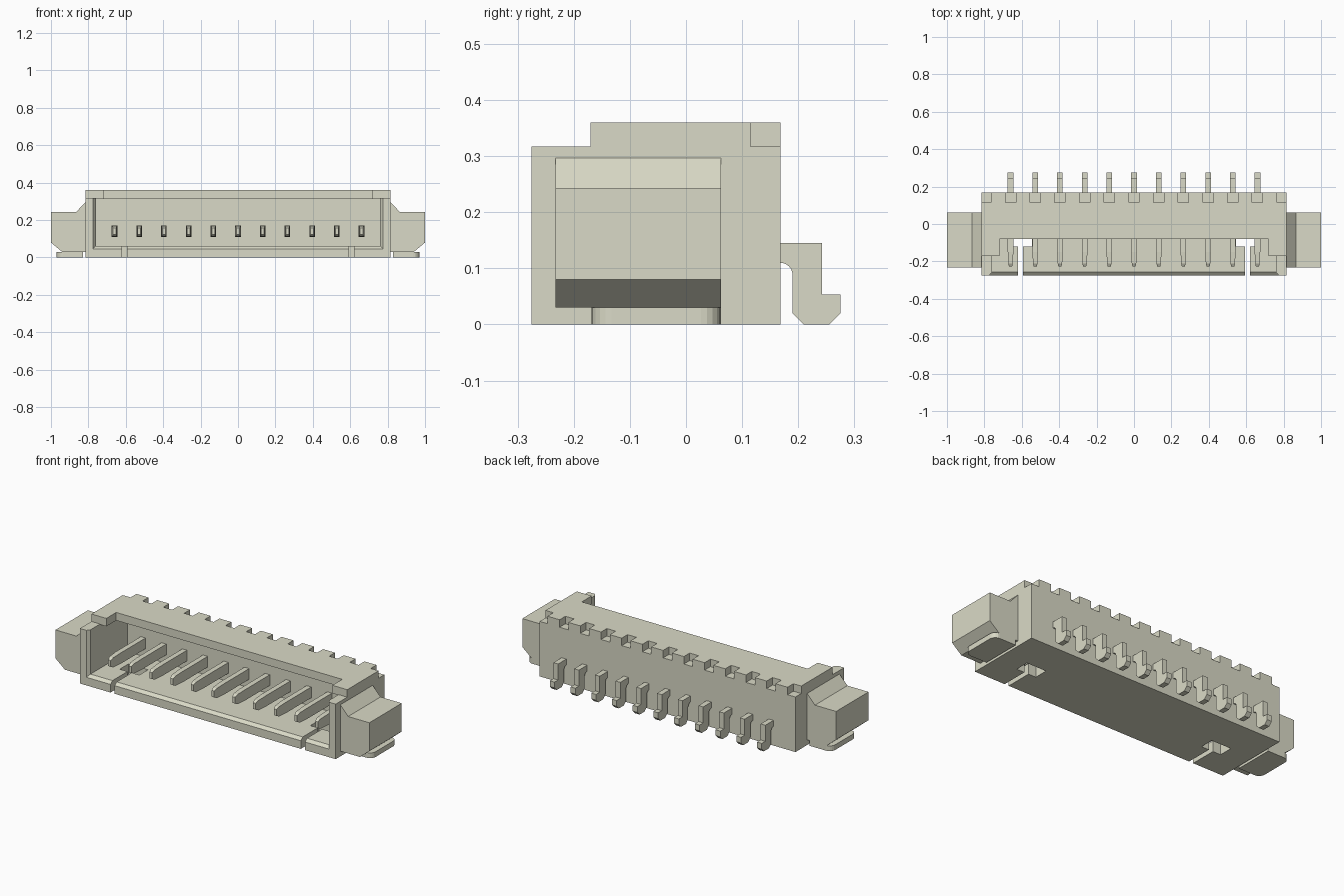
import bpy, bmesh, math

cube = bpy.data.objects.get("Cube")
if cube:
    bpy.data.objects.remove(cube, do_unlink=True)

ivory = bpy.data.materials.new("ivory plastic")
ivory.use_nodes = True
COLOUR = (0.70, 0.70, 0.57, 1)
ivory.diffuse_color = COLOUR
ivory.node_tree.nodes["Principled BSDF"].inputs["Base Color"].default_value = COLOUR


def loft(name, rings):
    """Closed solid through rings of equal length."""
    bm = bmesh.new()
    loops = [[bm.verts.new(p) for p in ring] for ring in rings]
    n = len(loops[0])
    for a, b in zip(loops, loops[1:]):
        for i in range(n):
            j = (i + 1) % n
            bm.faces.new((a[i], a[j], b[j], b[i]))
    bm.faces.new(loops[0])
    bm.faces.new(loops[-1])
    bmesh.ops.recalc_face_normals(bm, faces=bm.faces)
    mesh = bpy.data.meshes.new(name)
    bm.to_mesh(mesh)
    bm.free()
    mesh.materials.append(ivory)
    obj = bpy.data.objects.new(name, mesh)
    bpy.context.collection.objects.link(obj)
    return obj


def extrude(name, profile, axis, lo, hi):
    """Extrude a 2D profile along the x, y or z axis."""
    def place(t):
        return {"x": [(t, a, b) for a, b in profile],
                "y": [(a, t, b) for a, b in profile],
                "z": [(a, b, t) for a, b in profile]}[axis]
    return loft(name, [place(lo), place(hi)])


def rect(x0, x1, y0, y1):
    return [(x0, y0), (x1, y0), (x1, y1), (x0, y1)]


def box(name, x0, x1, y0, y1, z0, z1):
    return extrude(name, rect(x0, x1, y0, y1), "z", z0, z1)


def tapered(name, stations):
    """Solid along y from (y, half_width, z_low, z_high) stations, about a centre x."""
    return lambda cx: loft(name, [[(cx + u, y, v) for u, v in rect(-w, w, a, b)]
                                  for y, w, a, b in stations])


def cut(target, cutter):
    cutter.hide_render = True
    mod = target.modifiers.new("cut", "BOOLEAN")
    mod.operation = "DIFFERENCE"
    mod.solver = "EXACT"
    mod.object = cutter
    bpy.context.view_layer.objects.active = target
    bpy.ops.object.modifier_apply(modifier=mod.name)
    bpy.data.objects.remove(cutter, do_unlink=True)


PINS = [-0.66 + 0.132 * i for i in range(11)]

# Housing: stepped side profile, hollowed from the front
housing = extrude("housing", [(-0.275, 0), (0.168, 0), (0.168, 0.36), (-0.17, 0.36),
                              (-0.17, 0.317), (-0.275, 0.317)], "x", -0.815, 0.815)
cut(housing, box("cavity", -0.76, 0.76, -0.4, 0.08, 0.062, 0.314))
cut(housing, box("front_opening", -0.76, 0.76, -0.4, -0.17, 0.2, 0.5))
cut(housing, box("roof_opening", -0.72, 0.72, -0.4, -0.08, 0.2, 0.5))
cut(housing, tapered("mouth_chamfer", [(-0.285, 0.782, 0.038, 0.5),
                                       (-0.255, 0.758, 0.064, 0.5)])(0))

# Floor windows and slots near both ends
for s in (-1, 1):
    a, b = sorted((s * 0.545, s * 0.67))
    cut(housing, box("window", a, b, -0.12, -0.04, -0.1, 0.1))
    a, b = sorted((s * 0.593, s * 0.62))
    cut(housing, box("slot", a, b, -0.4, -0.1, -0.1, 0.1))

# Notches along the rear top edge, plus the two corners
for x in PINS + [-0.815, 0.815]:
    w = 0.028 if abs(x) < 0.8 else 0.05
    cut(housing, box("notch", x - w, x + w, 0.115, 0.3, 0.317, 0.5))

# Contacts: tapered blade in front, bent solder leg behind
blade = tapered("contact_blade", [(0.10, 0.015, 0.11, 0.172), (-0.15, 0.015, 0.11, 0.172),
                                  (-0.21, 0.012, 0.112, 0.168), (-0.228, 0.008, 0.122, 0.158)])
arc = [(0.168 + 0.022 * math.sin(t), 0.088 + 0.022 * math.cos(t))
       for t in (math.pi / 2 * i / 6 for i in range(6, -1, -1))]
leg = [(0.15, 0.11), (0.15, 0.145), (0.242, 0.145), (0.242, 0.053), (0.275, 0.053),
       (0.275, 0.02), (0.255, 0), (0.21, 0), (0.19, 0.02)] + arc
for x in PINS:
    blade(x)
    extrude("contact_leg", leg, "x", x - 0.015, x + 0.015)

# Side blocks and the solder feet beneath them
block = [(0.80, 0.03), (0.94, 0.03), (1.0, 0.08), (1.0, 0.243), (0.865, 0.243),
         (0.815, 0.297), (0.80, 0.297)]
r = 0.035
foot = [(0.83, 0.062), (0.83, -0.168)]
for cy, start in ((-0.168 + r, -90), (0.062 - r, 0)):
    for i in range(6):
        t = math.radians(start + 18 * i)
        foot.append((0.97 - r + r * math.cos(t), cy + r * math.sin(t)))
for side, s in (("left", 1), ("right", -1)):
    extrude(side + "_block", [(s * x, z) for x, z in block], "y", -0.233, 0.062)
    extrude(side + "_foot", [(s * x, y) for x, y in foot], "z", 0, 0.03)
